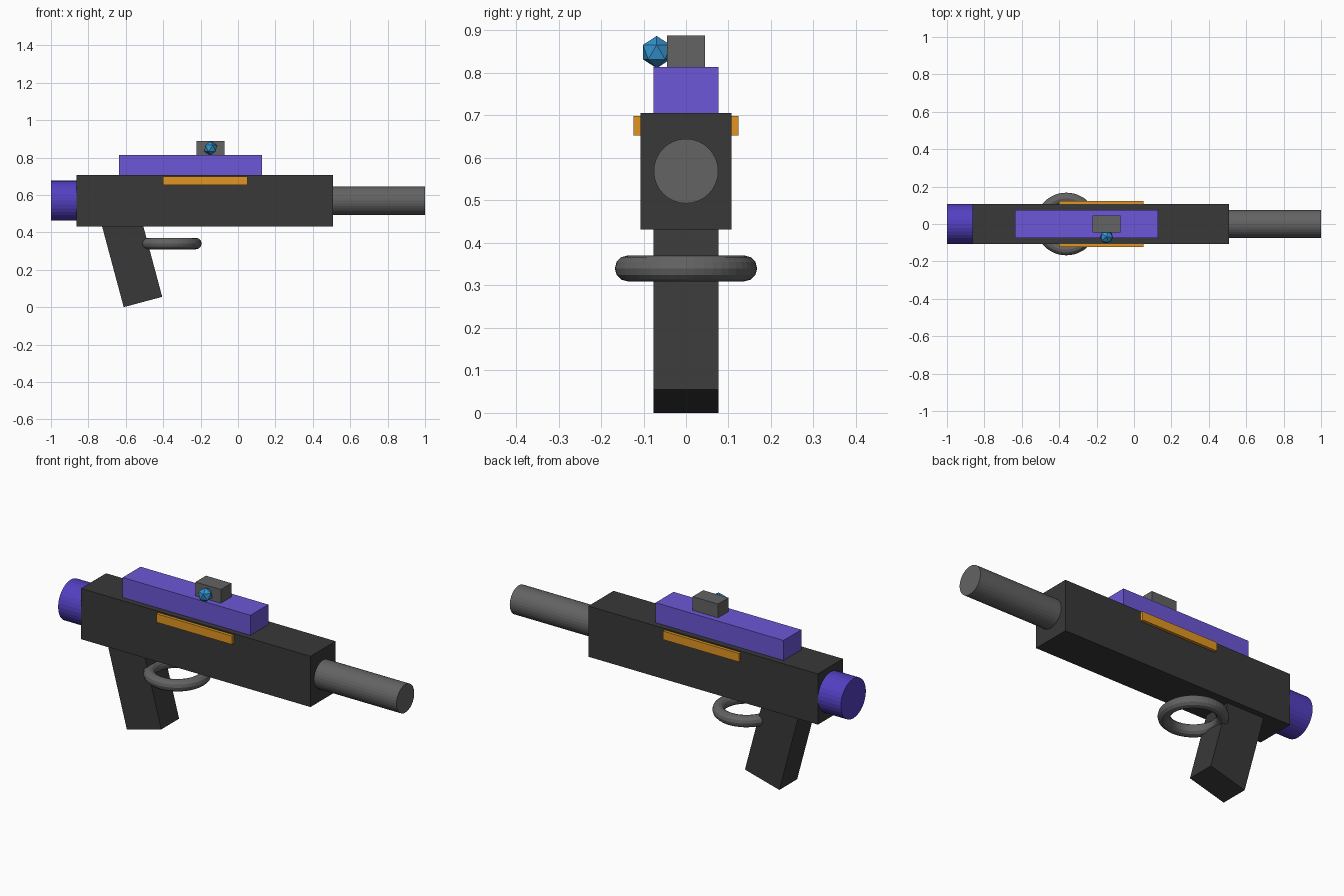
import bpy
from math import radians, cos, sin

if "Cube" in bpy.data.objects:
    bpy.data.objects.remove(bpy.data.objects["Cube"])


def material(name, rgb):
    m = bpy.data.materials.new(name)
    m.diffuse_color = (*rgb, 1)
    m.use_nodes = True
    m.node_tree.nodes["Principled BSDF"].inputs["Base Color"].default_value = m.diffuse_color
    return m


dark = material("dark", (0.04, 0.04, 0.04))
grey = material("grey", (0.125, 0.125, 0.125))
violet = material("violet", (0.15, 0.095, 0.67))
deep_violet = material("deep_violet", (0.085, 0.05, 0.53))
orange = material("orange", (0.75, 0.3, 0.015))
blue = material("blue", (0.035, 0.29, 0.62))


def finish(name, mat):
    o = bpy.context.object
    o.name = name
    o.data.materials.append(mat)
    return o


def box(name, x, y, z, mat):
    """Box from (min, max) ranges."""
    rng = (x, y, z)
    bpy.ops.mesh.primitive_cube_add(size=1, location=[(a + b) / 2 for a, b in rng])
    o = finish(name, mat)
    o.scale = [b - a for a, b in rng]
    return o


def tube(name, x, z, radius, mat):
    """Cylinder along x."""
    bpy.ops.mesh.primitive_cylinder_add(
        vertices=32, radius=radius, depth=x[1] - x[0],
        location=((x[0] + x[1]) / 2, 0, z), rotation=(0, radians(90), 0))
    return finish(name, mat)


# Body, barrel and rear cap
box("body", (-0.863, 0.508), (-0.107, 0.107), (0.432, 0.706), dark)
tube("barrel", (0.39, 1.0), 0.569, 0.076, grey)
tube("rear_cap", (-1.0, -0.80), 0.569, 0.107, deep_violet)

# Top rail and sight with its lens
box("top_rail", (-0.636, 0.128), (-0.076, 0.076), (0.69, 0.814), violet)
box("sight", (-0.223, -0.071), (-0.045, 0.045), (0.812, 0.888), grey)
bpy.ops.mesh.primitive_ico_sphere_add(subdivisions=1, radius=0.038,
                                      location=(-0.147, -0.069, 0.849))
finish("sight_lens", blue)

# Side strips
for side, name in ((-1, "strip_front"), (1, "strip_back")):
    y = sorted((side * 0.09, side * 0.123))
    box(name, (-0.402, 0.051), y, (0.653, 0.699), orange)

# Tilted grip, placed so its lower rear corner touches the ground
w, h, t = 0.213, 0.458, radians(15)
cx = -0.611 + w / 2 * cos(t) - h / 2 * sin(t)
cz = w / 2 * sin(t) + h / 2 * cos(t)
grip = box("grip", (cx - w / 2, cx + w / 2), (-0.076, 0.076),
           (cz - h / 2, cz + h / 2), dark)
grip.rotation_euler.y = -t

# Trigger guard ring, lying flat
bpy.ops.mesh.primitive_torus_add(major_radius=0.137, minor_radius=0.0305,
                                 major_segments=48, minor_segments=12,
                                 location=(-0.362, 0, 0.34))
finish("trigger_guard", grey)
